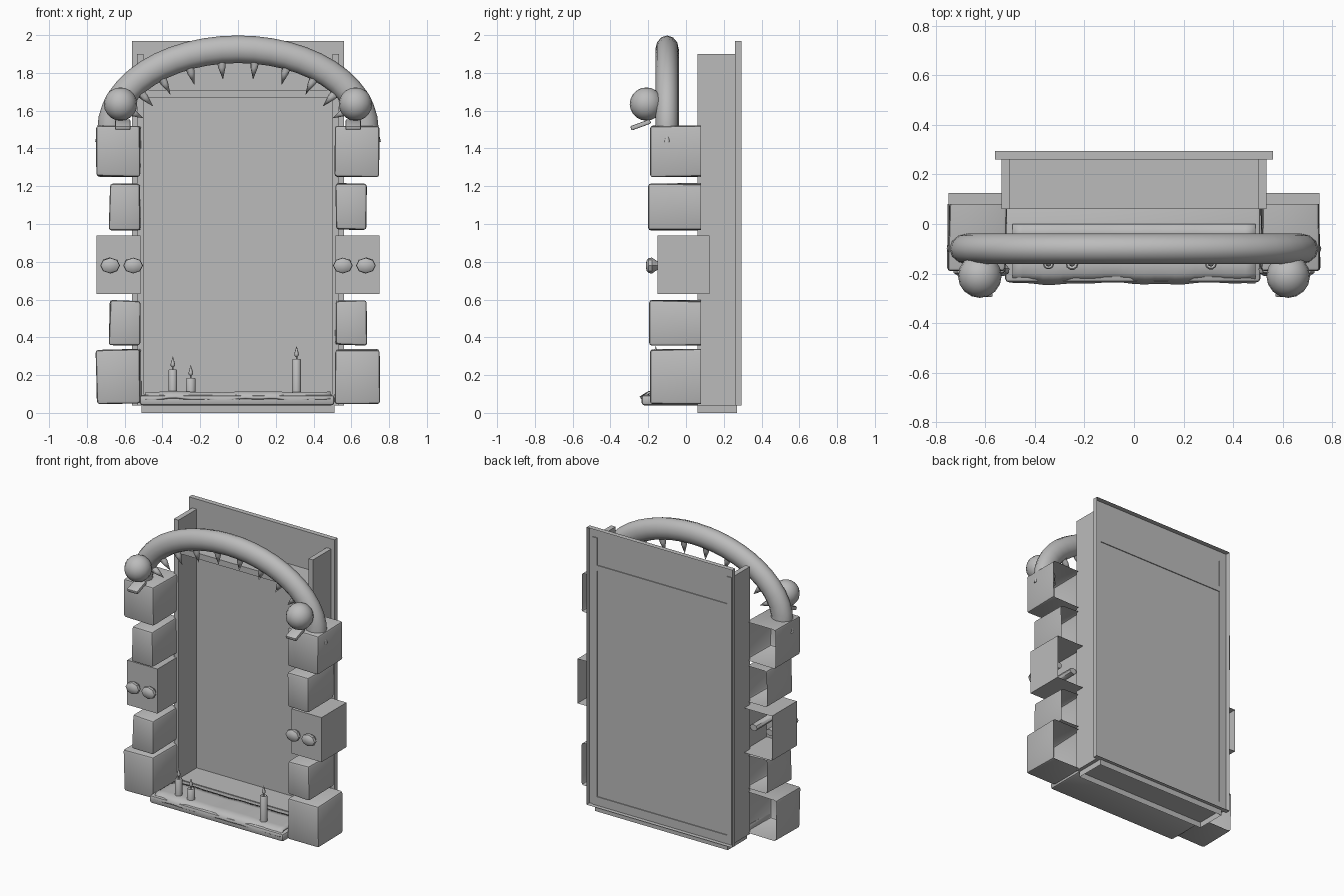
import bpy, bmesh, math, random
from mathutils import Vector, Matrix

random.seed(4)
if "Cube" in bpy.data.objects:
    bpy.data.objects.remove(bpy.data.objects["Cube"])

grey = bpy.data.materials.new("stone_grey")
grey.use_nodes = True
COLOUR = (0.5, 0.5, 0.5, 1)
grey.diffuse_color = COLOUR
grey.node_tree.nodes["Principled BSDF"].inputs["Base Color"].default_value = COLOUR


def finish(name, bm, smooth=None):
    bmesh.ops.recalc_face_normals(bm, faces=bm.faces)
    mesh = bpy.data.meshes.new(name)
    bm.to_mesh(mesh)
    bm.free()
    mesh.materials.append(grey)
    obj = bpy.data.objects.new(name, mesh)
    bpy.context.collection.objects.link(obj)
    if smooth:
        bpy.ops.object.select_all(action='DESELECT')
        obj.select_set(True)
        bpy.context.view_layer.objects.active = obj
        bpy.ops.object.shade_smooth_by_angle(angle=math.radians(smooth))
    return obj


def box(name, xs, ys, zs, open_dir=None, bevel=0, jitter=0):
    """Box between limits; open_dir removes the side facing that way."""
    bm = bmesh.new()
    bmesh.ops.create_cube(bm, size=1)
    for v in bm.verts:
        v.co = Vector([(a + b) / 2 + c * (b - a)
                       for c, (a, b) in zip(v.co, (xs, ys, zs))])
        if jitter:
            v.co += Vector((random.uniform(-jitter, jitter), 0,
                            random.uniform(-jitter, jitter)))
    bm.normal_update()
    if open_dir:
        hole = [f for f in bm.faces if f.normal.dot(Vector(open_dir)) > 0.9]
        bmesh.ops.delete(bm, geom=hole, context='FACES')
    if bevel:
        edges = [e for e in bm.edges if not e.is_boundary]
        bmesh.ops.bevel(bm, geom=edges, offset=bevel, segments=2,
                        profile=0.5, affect='EDGES')
    return finish(name, bm, 40 if bevel else None)


def lathe(name, profile, place, sides=10, smooth=50):
    """Turn (radius, height) points about z, then place the result."""
    bm = bmesh.new()
    verts = [bm.verts.new((r, 0, h)) for r, h in profile]
    edges = [bm.edges.new(p) for p in zip(verts, verts[1:])]
    bmesh.ops.spin(bm, geom=verts + edges, axis=(0, 0, 1), cent=(0, 0, 0),
                   steps=sides, angle=math.tau)
    bmesh.ops.remove_doubles(bm, verts=bm.verts, dist=1e-4)
    bmesh.ops.transform(bm, matrix=place, verts=bm.verts)
    return finish(name, bm, smooth)


def aim(loc, direction):
    turn = Vector(direction).to_track_quat('Z', 'Y').to_matrix().to_4x4()
    return Matrix.Translation(loc) @ turn


BACK, DOWN = (0, 1, 0), (0, 0, -1)

# Recessed cabinet: open-backed board, walls, ceiling, floor and plinth
board = box("back_board", (-.56, .56), (.26, .295), (.04, 1.97), open_dir=BACK)
box("plinth", (-.51, .51), (.06, .27), (0, .04), open_dir=DOWN)
box("ceiling", (-.535, .535), (.06, .266), (1.67, 1.71))
box("floor", (-.535, .535), (.06, .266), (.04, .1))

# Front sill
box("sill", (-.52, .51), (-.235, .08), (.04, .095), bevel=.015)

# Wavy wax sheet lying over the sill
bm = bmesh.new()
bmesh.ops.create_grid(bm, x_segments=24, y_segments=6, size=1)
for v in bm.verts:
    x, y = v.co.x, v.co.y
    wave = math.sin(7 * x) + .6 * math.sin(17 * x + 1)
    v.co = Vector((.49 * x, -.12 + .12 * y, .112 + .002 * wave))
    if y < -.99:
        v.co.y -= .004 * wave
        v.co.z = .078 + .006 * wave
wax = finish("wax_sheet", bm, 60)
thick = wax.modifiers.new("thickness", 'SOLIDIFY')
thick.thickness = .012

# Column blocks: outer x, z range, y range, rounded or plain
blocks = [
    ("bottom_block", .75, (.05, .335), (-.19, .08), True),
    ("lower_block", .68, (.36, .595), (-.195, .08), True),
    ("knob_block", .748, (.63, .94), (-.15, .125), False),
    ("upper_block", .68, (.97, 1.215), (-.2, .08), True),
    ("top_block", .748, (1.25, 1.52), (-.19, .08), True),
]

for side, label in ((1, "left"), (-1, "right")):
    def span(a, b):
        return tuple(sorted((side * a, side * b)))

    box(label + "_wall", span(.5, .535), (.06, .266), (.04, 1.9))

    for name, outer, zs, ys, rounded in blocks:
        box(f"{label}_{name}", span(.515, outer), ys, zs, open_dir=BACK,
            bevel=.014 if rounded else 0, jitter=.005 if rounded else 0)

    # Pairs of faceted knobs on stems
    for i, x in enumerate((.555, .677)):
        place = aim((side * x, -.15, .78), (0, -1, 0)) @ Matrix.Diagonal((1.25, 1, 1, 1))
        lathe(f"{label}_knob_{i + 1}",
              [(0, -.2), (.022, -.2), (.022, 0), (.028, .01), (.042, .03),
               (.04, .048), (.025, .06), (0, .062)], place, 8, 40)

    # Ball and tilted lip at the arch foot
    bm = bmesh.new()
    bmesh.ops.create_uvsphere(bm, u_segments=16, v_segments=10, radius=.088)
    bmesh.ops.translate(bm, vec=(side * .622, -.21, 1.635), verts=bm.verts)
    finish(label + "_ball", bm, 50)
    lip = box(label + "_lip", (-.04, .04), (-.055, .055), (-.012, .012), bevel=.006)
    lip.location = (side * .61, -.24, 1.525)
    lip.rotation_euler = (math.radians(20), 0, 0)

    # Small drop hanging at the outer edge of the arch
    lathe(label + "_drop", [(0, 0), (.018, 0), (.014, .02), (.007, .05), (0, .07)],
          Matrix.Translation((side * .738, -.1, 1.435)), 8)

# Arched tube swept along a half ellipse
HALF_W, RISE, SPRING, TUBE, ARCH_Y = .672, .425, 1.5, .073, -.1
bm = bmesh.new()
rings, sides = 24, 12
loops = []
for i in range(-1, rings + 2):
    t = math.pi * i / rings
    c = Vector((HALF_W * math.cos(t), ARCH_Y, SPRING + RISE * math.sin(t)))
    out = Vector((RISE * math.cos(t), 0, HALF_W * math.sin(t))).normalized()
    ring = []
    for k in range(sides):
        a = math.tau * k / sides
        ring.append(bm.verts.new(c + out * TUBE * math.cos(a)
                                 + Vector((0, .062 * math.sin(a), 0))))
    loops.append(ring)
for lo, hi in zip(loops, loops[1:]):
    for k in range(sides):
        j = (k + 1) % sides
        bm.faces.new((lo[k], lo[j], hi[j], hi[k]))
bm.faces.new(loops[0])
bm.faces.new(loops[-1])
finish("arch_tube", bm, 50)

# Teeth pointing inward along the underside of the arch
for i in range(10):
    t = math.radians(18 + 16 * i)
    inward = -Vector((RISE * math.cos(t), 0, HALF_W * math.sin(t))).normalized()
    centre = Vector((HALF_W * math.cos(t), ARCH_Y, SPRING + RISE * math.sin(t)))
    lathe(f"tooth_{i + 1}", [(0, 0), (.024, 0), (.02, .04), (0, .105)],
          aim(centre + inward * (TUBE - .02), inward), 7)

# Candles with teardrop flames: x, radius, top height
for i, (x, r, top) in enumerate(((-.345, .023, .23), (-.25, .026, .185), (.31, .024, .285))):
    place = Matrix.Translation((x, -.16, 0))
    lathe(f"candle_{i + 1}", [(0, .1), (r, .1), (r, top - .005), (r * .8, top),
                              (.004, top - .004), (.004, top + .012), (0, top + .012)], place, 10)
    lathe(f"flame_{i + 1}", [(0, top + .008), (.011, top + .018), (.012, top + .028),
                             (.006, top + .05), (0, top + .07)], place, 8)
